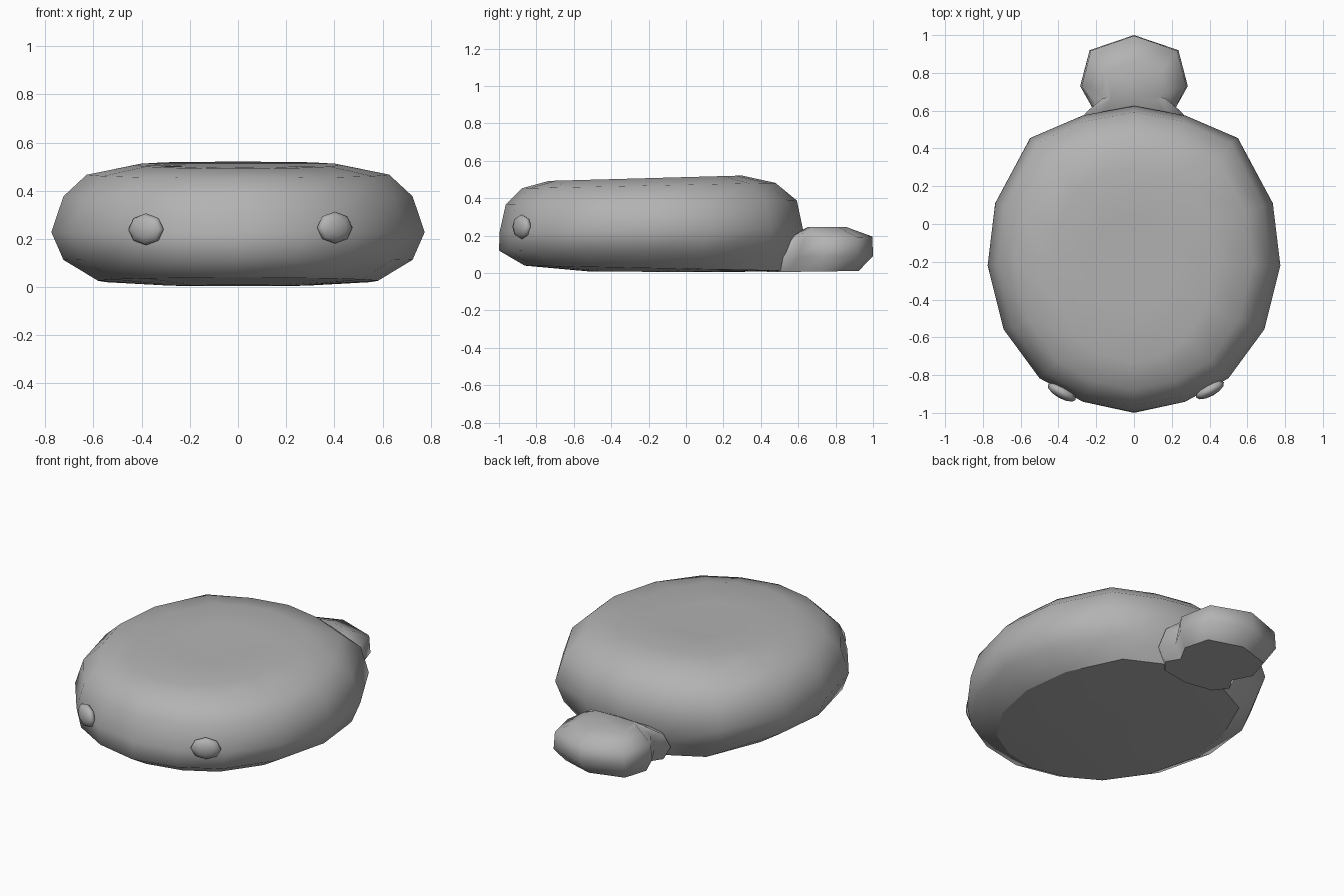
import bpy, bmesh
from math import pi, radians
from mathutils import Matrix

if "Cube" in bpy.data.objects:
    bpy.data.objects.remove(bpy.data.objects["Cube"])

grey = bpy.data.materials.new("mid_grey")
grey.diffuse_color = (.45, .45, .45, 1)
grey.use_nodes = True
grey.node_tree.nodes["Principled BSDF"].inputs["Base Color"].default_value = grey.diffuse_color

def mirrored(half):
    """Close a right-hand outline (front to back) by mirroring it across x = 0."""
    return half + [(-x, y) for x, y in half[-2:0:-1]]

def finish(bm, name):
    bmesh.ops.recalc_face_normals(bm, faces=bm.faces[:])
    for f in bm.faces:
        f.smooth = True
    mesh = bpy.data.meshes.new(name)
    bm.to_mesh(mesh)
    bm.free()
    mesh.materials.append(grey)
    ob = bpy.data.objects.new(name, mesh)
    bpy.context.collection.objects.link(ob)
    return ob

def stack(name, half, cy, layers, sharp_ring):
    """Layers: side, front and back scale of the outline, then front and back height."""
    outline = mirrored(half)
    y0, y1 = half[0][1], half[-1][1]
    bm = bmesh.new()
    rings = []
    for sx, sf, sb, zf, zb in layers:
        ring = []
        for x, y in outline:
            sy = sf if y < cy else sb
            t = (cy + (y - cy) * sy - y0) / (y1 - y0)
            ring.append(bm.verts.new((x * sx, cy + (y - cy) * sy, zf + (zb - zf) * t)))
        rings.append(ring)
    n = len(outline)
    for a, b in zip(rings, rings[1:]):
        for i in range(n):
            j = (i + 1) % n
            bm.faces.new((a[i], a[j], b[j], b[i]))
    bm.faces.new(rings[0][::-1])
    bm.faces.new(rings[-1])
    # crease around the flat underside
    r = rings[sharp_ring]
    for i in range(n):
        bm.edges.get((r[i], r[(i + 1) % n])).smooth = False
    return finish(bm, name)

# body: flattened egg-shaped pebble
stack("body",
      [(0, -1), (.27, -.945), (.5, -.82), (.69, -.56), (.775, -.22),
       (.735, .11), (.55, .455), (.27, .575), (0, .625)], -.19,
      [(.38, .40, .50, .010, .003),
       (.75, .83, .91, .042, .010),
       (.935, 1.0, .95, .120, .105),
       (1.0, .995, 1.0, .222, .235),
       (.935, .955, .96, .367, .388),
       (.81, .85, .82, .450, .485),
       (.55, .67, .60, .485, .530),
       (.28, .33, .30, .488, .518)], 1)

# tail: low rounded stub flaring into the body
stack("tail",
      [(0, .42), (.2, .45), (.27, .53), (.215, .605), (.285, .73),
       (.235, .92), (0, 1)], .68,
      [(.84, .95, .76, .004, .012),
       (1.0, 1.0, 1.0, .085, .09),
       (.97, .65, .99, .17, .195),
       (.62, .10, .56, .248, .244)], 0)

# eyes: small flattened beads on the front curve
for side, name, x, y, z in ((-1, "left_eye", -.382, -.89, .240), (1, "right_eye", .402, -.878, .247)):
    bm = bmesh.new()
    bmesh.ops.create_uvsphere(
        bm, u_segments=8, v_segments=6, radius=1,
        matrix=Matrix.Translation((x, y, z)) @ Matrix.Rotation(side * radians(29), 4, 'Z')
        @ Matrix.Diagonal((.084, .034, .066, 1)) @ Matrix.Rotation(pi / 2, 4, 'X'))
    finish(bm, name)
